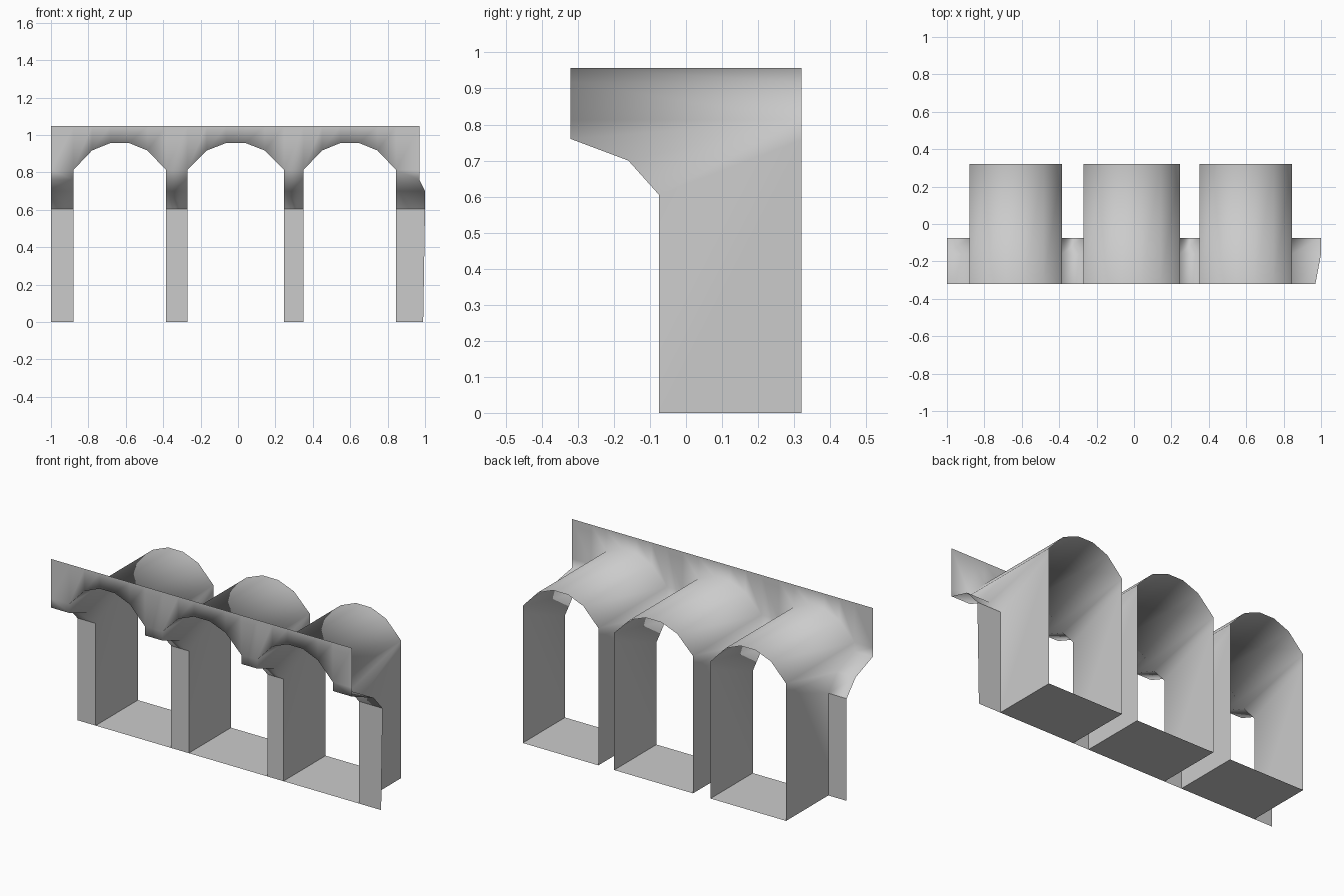
import bpy, bmesh

if "Cube" in bpy.data.objects:
    bpy.data.objects.remove(bpy.data.objects["Cube"])

BAYS = [(-0.88, -0.385), (-0.27, 0.246), (0.35, 0.845)]
FRONT, BACK, PIER = -0.32, 0.32, -0.075
SPRING, CROWN, TOP = 0.813, 0.957, 1.048
CORBEL = [(FRONT, SPRING), (FRONT, 0.76), (-0.16, 0.70), (PIER, 0.605), (PIER, 0.0)]

bm = bmesh.new()


def face(*pts):
    bm.faces.new([bm.verts.new(p) for p in pts])


def pier(left, right):
    """Front strip: fascia, corbel and pier face; left/right give x per profile point."""
    face((left[0], FRONT, SPRING), (right[0], FRONT, SPRING),
         (right[0], FRONT, TOP), (left[0], FRONT, TOP))
    for i in range(len(CORBEL) - 1):
        a, b = CORBEL[i], CORBEL[i + 1]
        face((left[i], *a), (left[i + 1], *b), (right[i + 1], *b), (right[i], *a))


def arch_points(x0, x1):
    shape = [(0, SPRING), (0.2, 0.917), (0.4, CROWN), (0.6, CROWN), (0.8, 0.917), (1, SPRING)]
    return [(x0 + (x1 - x0) * t, z) for t, z in shape]


def bay(x0, x1):
    pts = arch_points(x0, x1)
    # barrel vault and the fascia above it
    for (xa, za), (xb, zb) in zip(pts, pts[1:]):
        face((xa, FRONT, za), (xb, FRONT, zb), (xb, BACK, zb), (xa, BACK, za))
        face((xa, FRONT, za), (xb, FRONT, zb), (xb, FRONT, TOP), (xa, FRONT, TOP))
    # side walls: flat lower part, corbelled upper part
    for x in (x0, x1):
        face((x, PIER, 0), (x, BACK, 0), (x, BACK, 0.757), (x, PIER, 0.605))
        face(*[(x, y, z) for y, z in CORBEL[:4]], (x, BACK, 0.757), (x, BACK, SPRING))
    # floor
    face((x0, PIER, 0), (x1, PIER, 0), (x1, BACK, 0), (x0, BACK, 0))


for b in BAYS:
    bay(*b)

# end piers and the two piers between bays
pier([-1.0] * 5, [BAYS[0][0]] * 5)
for a, b in zip(BAYS, BAYS[1:]):
    pier([a[1]] * 5, [b[0]] * 5)
pier([BAYS[2][1]] * 5, [0.97, 0.97, 1.0, 1.0, 0.99])

# weld, smooth the vaults and corbels, keep pier and floor edges crisp
bmesh.ops.remove_doubles(bm, verts=bm.verts[:], dist=0.0005)
bmesh.ops.recalc_face_normals(bm, faces=bm.faces[:])
for f in bm.faces:
    f.smooth = True
for e in bm.edges:
    if all(v.co.z < 0.61 for v in e.verts):
        e.smooth = False

mesh = bpy.data.meshes.new("arcade_shell")
bm.to_mesh(mesh)
bm.free()
arcade = bpy.data.objects.new("arcade_shell", mesh)
bpy.context.collection.objects.link(arcade)
